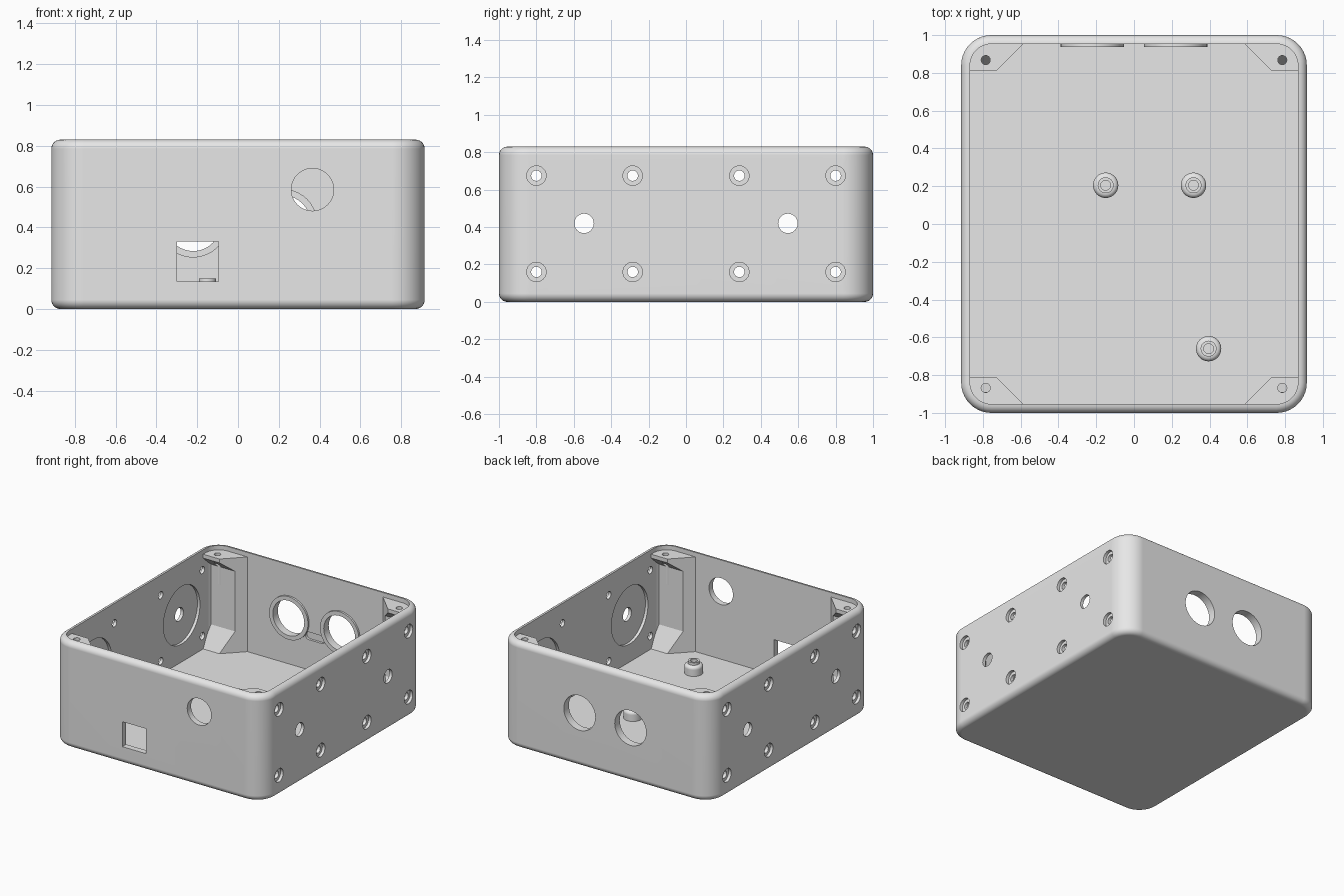
import bpy, bmesh
from math import sin, cos, pi
from mathutils import Vector

if "Cube" in bpy.data.objects:
    bpy.data.objects.remove(bpy.data.objects["Cube"], do_unlink=True)

grey = bpy.data.materials.new("plain_grey")
grey.use_nodes = True
grey.diffuse_color = (0.8, 0.8, 0.8, 1)
grey.node_tree.nodes["Principled BSDF"].inputs["Base Color"].default_value = (0.8, 0.8, 0.8, 1)

HX, HY, HZ = 0.915, 1.0, 0.83      # half width, half depth, height
RADIUS, WALL, FLOOR, ROUND = 0.16, 0.047, 0.055, 0.045


def finish(name, bm):
    bmesh.ops.recalc_face_normals(bm, faces=bm.faces)
    mesh = bpy.data.meshes.new(name)
    bm.to_mesh(mesh)
    bm.free()
    mesh.materials.append(grey)
    obj = bpy.data.objects.new(name, mesh)
    bpy.context.scene.collection.objects.link(obj)
    return obj


def activate(obj):
    bpy.ops.object.select_all(action='DESELECT')
    obj.select_set(True)
    bpy.context.view_layer.objects.active = obj


def smooth(obj):
    activate(obj)
    bpy.ops.object.shade_smooth_by_angle(angle=pi / 6)
    obj.modifiers.new("even_shading", 'WEIGHTED_NORMAL').keep_sharp = True


def loft(name, rings, capped=True):
    """Skin a list of equal-length point rings; uncapped lofts close on themselves."""
    bm = bmesh.new()
    loops = [[bm.verts.new(p) for p in ring] for ring in rings]
    n = len(loops[0])
    pairs = list(zip(loops, loops[1:]))
    if capped:
        bm.faces.new(loops[0])
        bm.faces.new(loops[-1])
    else:
        pairs.append((loops[-1], loops[0]))
    for a, b in pairs:
        for i in range(n):
            j = (i + 1) % n
            bm.faces.new((a[i], a[j], b[j], b[i]))
    return finish(name, bm)


def place(axis, u, v, w):
    return {'x': (w, u, v), 'y': (u, w, v), 'z': (u, v, w)}[axis]


def prism(name, points, axis, lo, hi):
    return loft(name, [[place(axis, u, v, w) for u, v in points] for w in (lo, hi)])


def circle(u, v, r, n=40):
    return [(u + r * cos(2 * pi * i / n), v + r * sin(2 * pi * i / n)) for i in range(n)]


def ring_solid(name, axis, u, v, profile):
    """Closed (radius, offset) profile turned about an axis."""
    return loft(name, [[place(axis, a, b, w) for a, b in circle(u, v, r)]
                       for r, w in profile], capped=False)


def cut(obj, points, axis, lo, hi):
    cutter = prism("cutter", points, axis, lo, hi)
    cutter.hide_render = True
    mod = obj.modifiers.new("cut", 'BOOLEAN')
    mod.operation, mod.solver, mod.object = 'DIFFERENCE', 'EXACT', cutter
    activate(obj)
    bpy.ops.object.modifier_apply(modifier=mod.name)
    bpy.data.objects.remove(cutter, do_unlink=True)


def outline(inset, z):
    """Rounded rectangle in plan."""
    r = RADIUS - inset
    pts = []
    for k, (sx, sy) in enumerate(((1, 1), (-1, 1), (-1, -1), (1, -1))):
        for i in range(11):
            a = (k + i / 10) * pi / 2
            pts.append((sx * (HX - RADIUS) + r * cos(a), sy * (HY - RADIUS) + r * sin(a), z))
    return pts


# Open box: rounded outside, straight inside
arc = [(ROUND * (1 - sin(i * pi / 12)), ROUND * (1 - cos(i * pi / 12))) for i in range(7)]
levels = list(arc) + [(inset, HZ - drop) for inset, drop in reversed(arc)]
levels += [(WALL, HZ), (WALL, FLOOR)]
box = loft("box_shell", [outline(inset, z) for inset, z in levels])

# Front openings: square port and round port
cut(box, [(-0.3, 0.135), (-0.095, 0.135), (-0.095, 0.33), (-0.3, 0.33)], 'y', -1.1, -0.9)
cut(box, circle(0.365, 0.585, 0.104), 'y', -1.1, -0.9)

# Back openings with raised rings inside, and a shallow slot between them
for side, x in (("right", -0.22), ("left", 0.22)):
    cut(box, circle(x, 0.42, 0.136), 'y', 0.9, 1.1)
    ring = ring_solid("back_ring_" + side, 'y', x, 0.42,
                      [(0.136, 0.953), (0.168, 0.953), (0.168, 0.938), (0.136, 0.938)])
    smooth(ring)
slot = [(0.055 * (1 if cos(a) > 0 else -1) + 0.03 * cos(a), 0.32 + 0.03 * sin(a))
        for a in ((i + 0.5) * pi / 12 for i in range(24))]
cut(box, slot, 'y', 0.9, 0.972)

# Side walls: counterbored screw holes, cable holes and round inner recesses
for s in (-1, 1):
    for y in (-0.8, -0.285, 0.285, 0.8):
        for z in (0.16, 0.675):
            cut(box, circle(y, z, 0.028, 24), 'x', s * 0.8, s * 1.0)
            cut(box, circle(y, z, 0.052, 24), 'x', s * 0.892, s * 1.0)
    for y in (-0.545, 0.545):
        cut(box, circle(y, 0.42, 0.225, 48), 'x', s * 0.8, s * 0.89)
        cut(box, circle(y, 0.42, 0.052, 24), 'x', s * 0.8, s * 1.0)
smooth(box)

# Corner posts: lid tab above, sloping foot below, trimmed diagonally
profile = [(0.975, 0.03), (0.81, 0.03), (0.81, FLOOR), (0.89, 0.22),
           (0.89, 0.69), (0.81, 0.765), (0.81, 0.795), (0.975, 0.795)]
posts = prism("corner_posts", profile, 'x', 0.5, 0.89)
bm = bmesh.new()
bm.from_mesh(posts.data)
for point, normal in (((0.585, 0.953, 0), (-1, -1, 0)), ((0.89, 0.9, 0), (1, 1, 0))):
    # the inner trim runs from the end wall toward the box side
    if normal[0] < 0:
        normal = (-1, -1, 0)
    bmesh.ops.bisect_plane(bm, geom=bm.verts[:] + bm.edges[:] + bm.faces[:],
                           plane_co=Vector(point), plane_no=Vector(normal), clear_outer=True)
    bmesh.ops.holes_fill(bm, edges=[e for e in bm.edges if e.is_boundary], sides=0)
bmesh.ops.recalc_face_normals(bm, faces=bm.faces)
bm.to_mesh(posts.data)
bm.free()
cut(posts, circle(0.785, 0.868, 0.024, 24), 'z', 0.55, 0.9)
mirror = posts.modifiers.new("four_corners", 'MIRROR')
mirror.use_axis = (True, True, False)
mirror.use_mirror_merge = False

# Floor standoffs with rounded shoulders
for i, (x, y) in enumerate(((-0.15, 0.205), (0.315, 0.205), (0.395, -0.66))):
    shoulder = [(0.042 + 0.025 * cos(a), 0.105 + 0.025 * sin(a))
                for a in (k * pi / 10 for k in range(6))]
    post = ring_solid("standoff_%d" % (i + 1), 'z', x, y,
                      [(0.026, 0.045), (0.067, 0.045)] + shoulder
                      + [(0.042, 0.15), (0.026, 0.15)])
    smooth(post)
